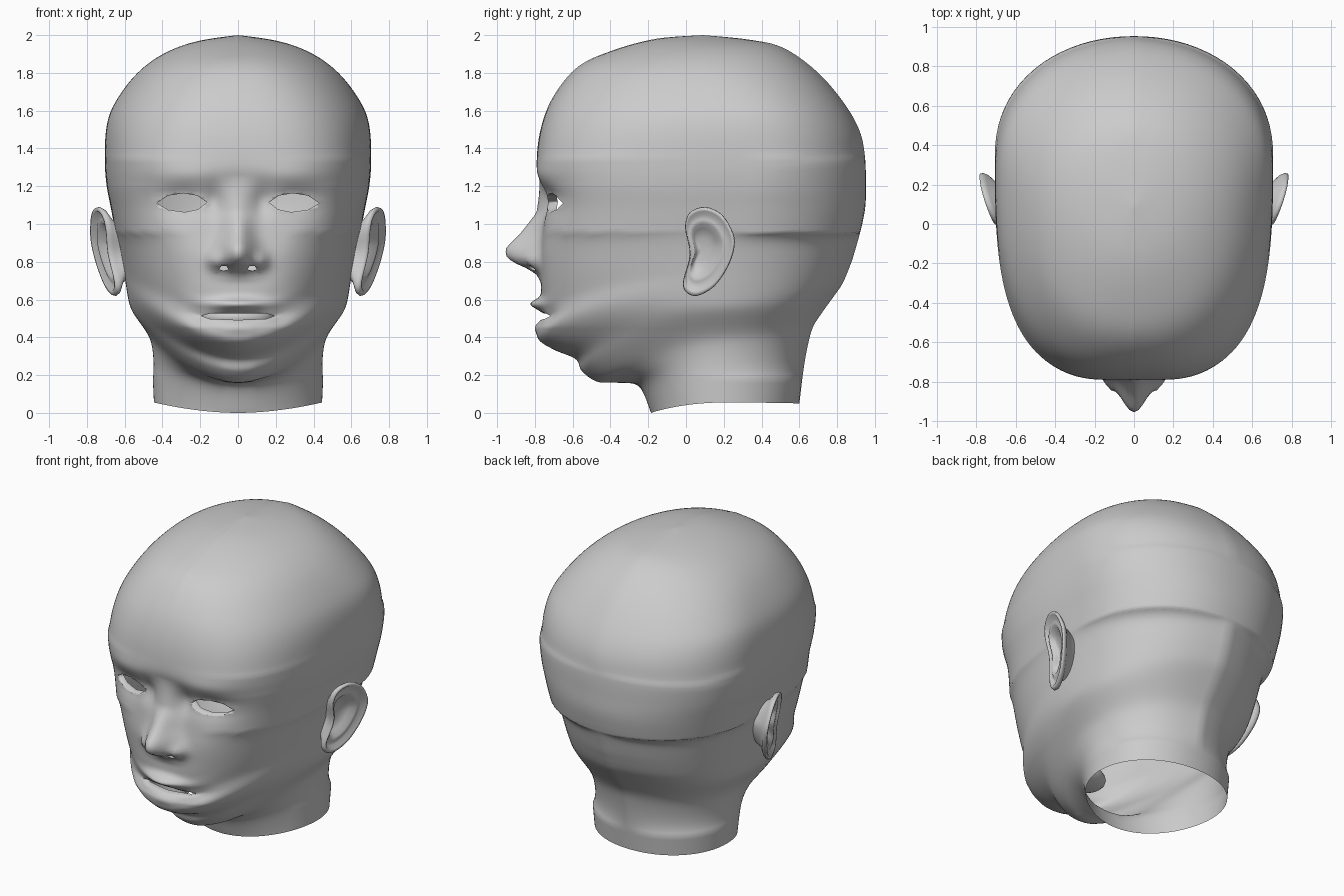
import bpy, bmesh
from math import sin, cos, pi, exp
from mathutils import Vector

if "Cube" in bpy.data.objects:
    bpy.data.objects.remove(bpy.data.objects["Cube"])

STEPS, NF, NB = 9, 44, 20      # rings per key, samples on front / back quarter

# Key rings: front y, front z, half width, side z, back y, back z
NECK_JAW = [
    (-.185, .00, .445, .055, .60, .05), (-.25, .14, .455, .25, .625, .25),
    (-.37, .16, .465, .36, .65, .38), (-.47, .165, .485, .42, .675, .46),
    (-.55, .22, .535, .49, .72, .53), (-.585, .285, .578, .55, .77, .60),
    (-.70, .335, .592, .60, .82, .67), (-.78, .39, .60, .65, .845, .72),
    (-.77, .46, .607, .70, .865, .77), (-.757, .515, .612, .74, .88, .81),
]
FACE_SKULL = [
    (-.762, .58, .62, .79, .895, .86), (-.768, .68, .63, .86, .915, .93),
    (-.765, .85, .648, .95, .935, 1.01), (-.757, 1.05, .672, 1.08, .95, 1.10),
    (-.765, 1.20, .695, 1.20, .952, 1.20), (-.79, 1.32, .705, 1.33, .948, 1.35),
    (-.77, 1.50, .70, 1.50, .92, 1.49), (-.705, 1.67, .66, 1.63, .84, 1.635),
    (-.575, 1.83, .545, 1.79, .70, 1.80), (-.39, 1.918, .40, 1.90, .52, 1.93),
    (-.16, 1.98, .22, 1.968, .34, 1.975), (.09, 2.0, 0, 2.0, .09, 2.0),
]
# Squareness of the front half and depth of the widest point, by side height
SQUARE = [(0, 2), (.42, 2), (.6, 2.2), (.75, 2.4), (.95, 2.9), (1.2, 3.15),
          (1.35, 3.1), (1.62, 2.6), (1.97, 2)]
WIDEST = [(0, .2), (.6, .22), (1, .3), (1.3, .36), (1.6, .3), (1.8, .18), (2, .09)]
NOSE = [(.69, 0), (.735, .025), (.765, .075), (.80, .155), (.83, .185), (.865, .193),
        (.90, .165), (.945, .12), (1.06, .035), (1.2, .01), (1.25, 0)]
NOSE_WIDTH = [(.8, .1), (.87, .09), (.95, .075), (1.1, .065)]


def table(tab, v):
    if v <= tab[0][0]:
        return tab[0][1]
    for (a, fa), (b, fb) in zip(tab, tab[1:]):
        if v <= b:
            return fa + (fb - fa) * (v - a) / (b - a)
    return tab[-1][1]


def spline(p0, p1, p2, p3, t):
    return tuple(.5 * (2*b + (c - a)*t + (2*a - 5*b + 4*c - d)*t*t + (3*b - a - 3*c + d)*t**3)
                 for a, b, c, d in zip(p0, p1, p2, p3))


def bump(x, z, cx, cz, sx, sz):
    return exp(-((x - cx) / sx) ** 2 - ((z - cz) / sz) ** 2)


def features(x, z):
    """Forward relief of the face."""
    d = table(NOSE, z) * exp(-(x / table(NOSE_WIDTH, z)) ** 2)
    d += .04 * bump(x, z, .125, .805, .035, .045)       # nostril wing
    d -= .045 * bump(x, z, .30, 1.12, .14, .065)        # eye socket
    d -= .03 * bump(x, z, .13, 1.12, .045, .08)         # inner eye corner
    d += .03 * bump(x, z, .30, 1.115, .11, .04)         # lids
    d += .015 * bump(x, z, .28, 1.25, .18, .06)         # brow
    d += .015 * bump(x, z, .32, .86, .14, .12)          # cheek
    d += .062 * bump(x, z, 0, .575, .14, .032)          # upper lip
    d += .028 * bump(x, z, 0, .455, .13, .035)          # lower lip
    d -= .025 * bump(x, z, 0, .513, .18, .014)          # mouth line
    d -= .02 * bump(x, z, .23, .515, .04, .04)          # mouth corner
    return d


def ring(p):
    yf, zf, w, zs, yb, zb = p
    n, ym, pts = table(SQUARE, zs), table(WIDEST, zs), []
    for j in range(NF + NB + 1):
        front = j <= NF
        t = pi/2 * j / NF if front else pi/2 * (1 + (j - NF) / NB)
        e = n if front else 2.1
        s, c = abs(sin(t)), abs(cos(t))
        r = (s ** e + c ** e) ** (-1 / e)
        u = 0 if j in (0, NF + NB) else s * r
        x, y = w * u, ym + ((yf if front else yb) - ym) * c * r
        z0 = zf if front else zb
        z = z0 + (zs - z0) * u ** 1.85
        if front and y < -.3:
            y -= features(x, z)
        pts.append((x, y, z))
    return pts


def cut_hole(bm, poly, depth):
    """Cut a convex opening (x, z outline) through the face and turn its rim inward."""
    xs, zs = [p[0] for p in poly], [p[1] for p in poly]

    def near(co, m):
        return (co.y < -.4 and min(xs) - m < co.x < max(xs) + m
                and min(zs) - m < co.z < max(zs) + m)
    mid = Vector((sum(xs) / len(xs), 0, sum(zs) / len(zs)))
    planes = []
    for (ax, az), (bx, bz) in zip(poly, poly[1:] + poly[:1]):
        a, no = Vector((ax, 0, az)), Vector((bz - az, 0, ax - bx)).normalized()
        if no.dot(mid - a) > 0:
            no = -no
        planes.append((a, no))
        fs = [f for f in bm.faces if near(f.calc_center_median(), .02)]
        geom = fs + list({e for f in fs for e in f.edges}) + list({v for f in fs for v in f.verts})
        bmesh.ops.bisect_plane(bm, geom=geom, dist=1e-5, plane_co=a, plane_no=no)
    gone = []
    for f in bm.faces:
        c = f.calc_center_median()
        if near(c, .02) and all(no.dot(c - a) < 0 for a, no in planes):
            gone.append(f)
    bmesh.ops.delete(bm, geom=gone, context='FACES')
    rim = [e for e in bm.edges if e.is_boundary and all(near(v.co, .01) for v in e.verts)
           and max(v.co.x for v in e.verts) > 1e-4]
    new = bmesh.ops.extrude_edge_only(bm, edges=rim)['geom']
    for v in new:
        if isinstance(v, bmesh.types.BMVert):
            v.co.y += depth


def skin(bm, rows, closed):
    vs = [[bm.verts.new(p) for p in r] for r in rows]
    n = len(rows[0])
    for a, b in zip(vs, vs[1:]):
        for j in range(n if closed else n - 1):
            k = (j + 1) % n
            bm.faces.new((a[j], a[k], b[k], b[j]))
    bmesh.ops.remove_doubles(bm, verts=bm.verts[:], dist=1e-5)


def relax(bm, test, times):
    vs = [v for v in bm.verts if v.co.x > 1e-4 and not v.is_boundary and test(v.co)]
    for _ in range(times):
        bmesh.ops.smooth_vert(bm, verts=vs, factor=.5, use_axis_x=True, use_axis_y=True,
                              use_axis_z=True)


def finish(bm, name, mirror=True):
    me = bpy.data.meshes.new(name)
    bm.to_mesh(me)
    bm.free()
    for p in me.polygons:
        p.use_smooth = True
    ob = bpy.data.objects.new(name, me)
    bpy.context.collection.objects.link(ob)
    if mirror:
        ob.modifiers.new("Mirror", 'MIRROR').merge_threshold = .0005
    return ob


# Head: half skin lofted through the key rings, mirrored
keys = NECK_JAW + FACE_SKULL
rows = []
for i in range(len(keys) - 1):
    p0, p3 = keys[max(i - 1, 0)], keys[min(i + 2, len(keys) - 1)]
    rows += [ring(spline(p0, keys[i], keys[i + 1], p3, k / STEPS)) for k in range(STEPS)]
rows.append(ring(keys[-1]))
bm = bmesh.new()
skin(bm, rows, False)
# Melt the chin folds into smooth cheeks, jaw and nape
for edge, times in ((.34, 45), (.27, 25), (.2, 10)):
    relax(bm, lambda c: .2 < c.z < .95 and (c.x > edge or c.y > 0), times)
relax(bm, lambda c: c.z < .45 and c.x > .08 and c.y < 0, 15)
relax(bm, lambda c: c.z > 1.35, 15)
# Eye, mouth and nostril openings
cut_hole(bm, [(.165, 1.115), (.215, 1.15), (.29, 1.163), (.37, 1.15), (.43, 1.11),
              (.37, 1.075), (.28, 1.063), (.21, 1.078)], .05)
cut_hole(bm, [(-.05, .527), (.15, .525), (.195, .514), (.15, .498), (-.05, .49)], .04)
cut_hole(bm, [(.05, .76), (.062, .778), (.088, .778), (.1, .76), (.075, .752)], .03)
finish(bm, "head")

# Ear: one outline repeated at several scales from the hidden root to the inner bowl
OUTLINE = [(-.015, .70), (.02, .84), (-.005, .98), (.02, 1.06), (.10, 1.09), (.19, 1.05),
           (.25, .95), (.255, .87), (.22, .77), (.15, .67), (.06, .62), (0, .64)]
n = len(OUTLINE)
outline = [spline(*(OUTLINE[(i + d) % n] for d in (-1, 0, 1, 2)), k / 4)
           for i in range(n) for k in range(4)]
CY, CZ = .085, .87
rows = []
for scale, lift in [(.6, -.12), (.72, -.06), (.95, -.03), (1, -.012), (.98, .004), (.9, .004),
                    (.82, -.02), (.7, -.012), (.6, -.014), (.48, -.045), (.25, -.06), (0, -.062)]:
    row = []
    for y, z in outline:
        y, z = CY + (y - CY) * scale, CZ + (z - CZ) * scale
        row.append((.70 + .35 * y + .15 * (z - 1) + lift, y, z))
    rows.append(row)
bm = bmesh.new()
skin(bm, rows, True)
bmesh.ops.recalc_face_normals(bm, faces=bm.faces[:])
finish(bm, "ears")

# Mouth cavity behind the lips
bm = bmesh.new()
bmesh.ops.create_uvsphere(bm, u_segments=24, v_segments=12, radius=1)
for v in bm.verts:
    v.co = Vector((v.co.x * .19, v.co.y * .14 - .53, v.co.z * .07 + .505))
finish(bm, "mouth_cavity", False)
